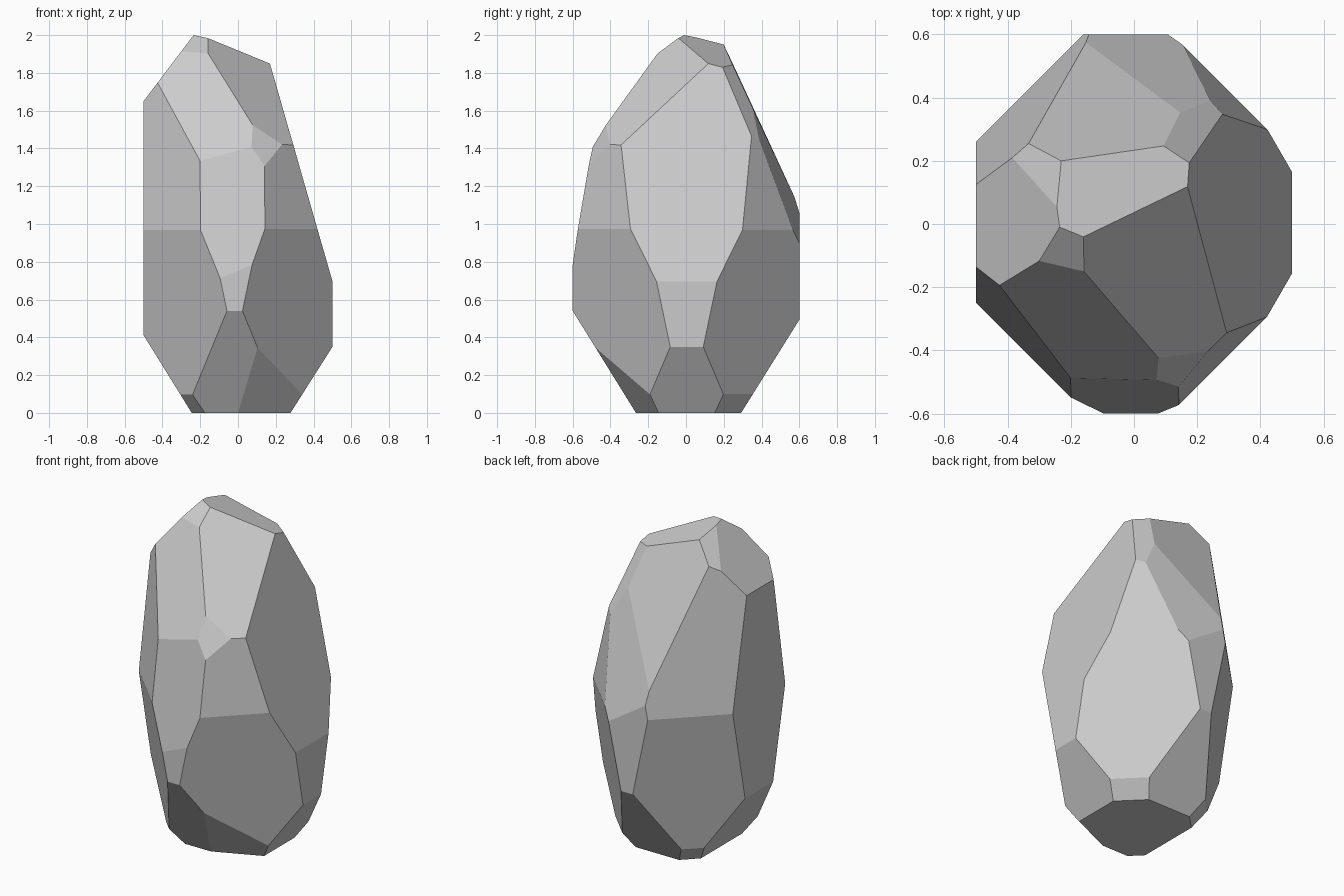
import bpy, bmesh
from mathutils import Vector

if "Cube" in bpy.data.objects:
    bpy.data.objects.remove(bpy.data.objects["Cube"])

# Each facet is a cut (a, b, c, d): keep the side where a*x + b*y + c*z <= d
crown = [
    (0.30, 0.23, 1, 1.927),      # top
    (-0.097, -0.742, 1, 2.03),   # small front top
    (-0.31, -1.65, 1, 2.20),     # front upper
    (0.762, -0.728, 1, 1.892),   # front right upper
    (0.90, -1.75, 1, 2.336),     # small front right
    (-1.32, 0, 1, 2.31),         # left upper
    (-0.936, 0.348, 1, 2.235),   # small back left
    (0.02, 2.15, 1, 2.375),      # back upper
    (1.18, 1.57, 1, 2.34),       # back right upper
    (0.65, 3.0, 1, 2.767),       # back steep
]
waist = [
    (1, 0, 0.287, 0.70),         # right
    (-0.07, -1, 0.17, 0.728),    # front
    (1, -1, 0.175, 0.885), (1, -1, -0.21, 0.51),      # front right corner
    (1, 1, 0.19, 0.905), (1, 1, -0.21, 0.518),        # back right corner
    (-1, 1, 0.20, 0.955), (-1, 1, -0.21, 0.555),      # back left corner
    (-1, -1, 0.165, 0.908), (-1, -1, -0.21, 0.545),   # front left corner
]
base = [
    (1, 0, -0.635, 0.278), (-1, 0, -0.62, 0.245),     # right, left
    (0, 1, -0.625, 0.292), (0, -1, -0.62, 0.265),     # back, front
    (0.4, -0.92, -0.69, 0.244),                       # front right
    (1, 1, -1.1, 0.43), (-1, -1, -1.3, 0.44), (-1, 1, -1.2, 0.45),
]


def chip(bm, a, b, c, d):
    """Slice off everything beyond the plane and cap the opening."""
    n = Vector((a, b, c))
    bmesh.ops.bisect_plane(bm, geom=bm.verts[:] + bm.edges[:] + bm.faces[:],
                           dist=1e-5, plane_co=n * d / n.length_squared,
                           plane_no=n.normalized(), clear_outer=True)
    rim = [e for e in bm.edges if e.is_boundary]
    if rim:
        bmesh.ops.holes_fill(bm, edges=rim, sides=0)


# Block of stone, then chipped facet by facet
bm = bmesh.new()
bmesh.ops.create_cube(bm, size=1)
for v in bm.verts:
    v.co = Vector((v.co.x, v.co.y * 1.2, v.co.z * 2 + 1))
for cut in waist + crown + base:
    chip(bm, *cut)
bmesh.ops.remove_doubles(bm, verts=bm.verts[:], dist=0.002)
bmesh.ops.recalc_face_normals(bm, faces=bm.faces[:])

mesh = bpy.data.meshes.new("rock")
bm.to_mesh(mesh)
bm.free()
rock = bpy.data.objects.new("rock", mesh)
bpy.context.collection.objects.link(rock)
